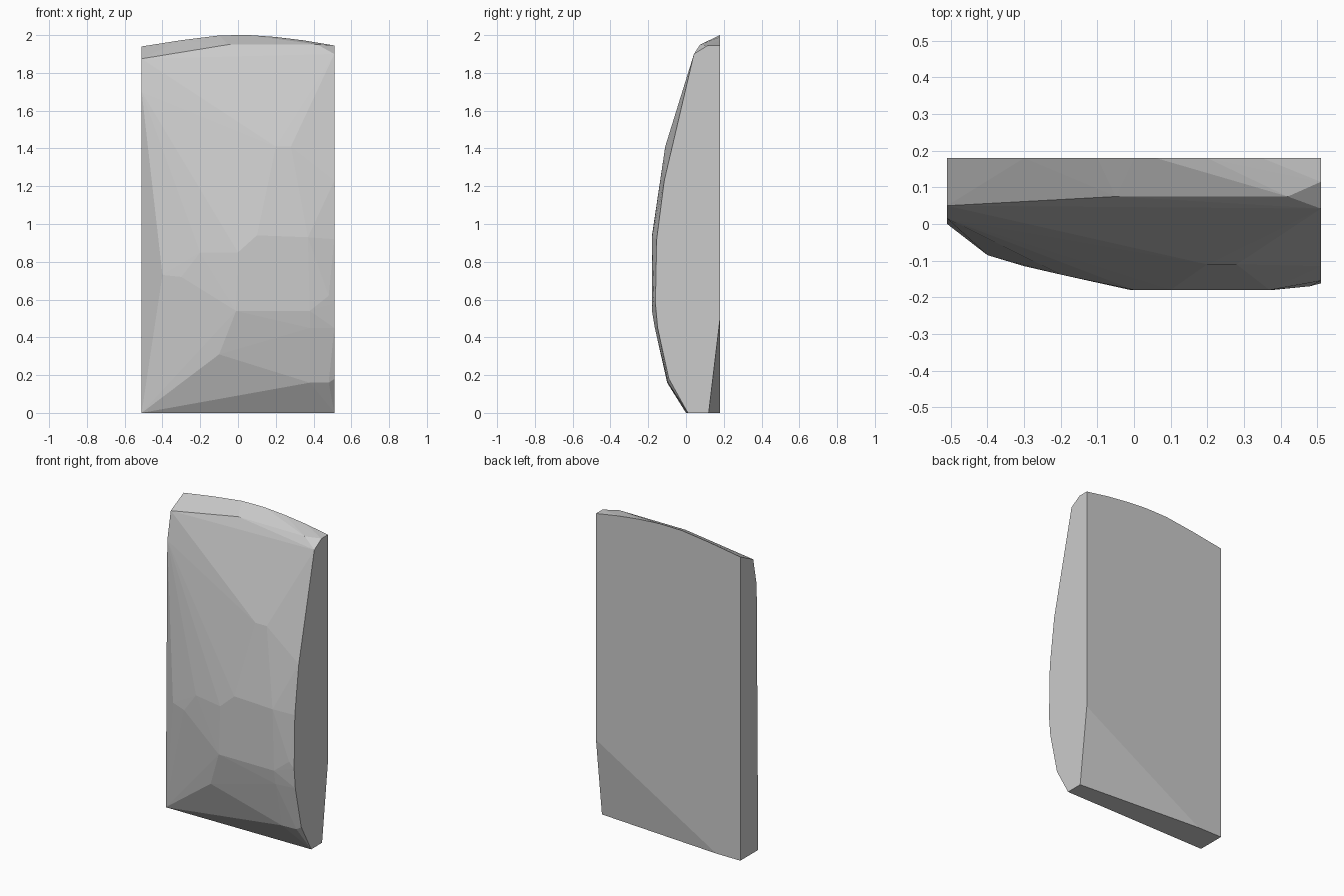
import bpy, bmesh

if "Cube" in bpy.data.objects:
    bpy.data.objects.remove(bpy.data.objects["Cube"])

# flat back with arched top
arch = [(-.51, 1.94), (-.3, 1.973), (-.1, 1.998), (.0, 2), (.06, 2),
        (.2, 1.99), (.35, 1.972), (.51, 1.945)]
pts = [(x, .18, z) for x, z in arch]

# lower back edge with one clipped corner
pts += [(-.51, .18, 0), (-.34, .18, 0), (.51, .18, .5), (.51, .12, 0)]

# right side outline (y, z)
right = [(.01, 0), (-.09, .18), (-.15, .45), (-.162, .58), (-.155, .92),
         (-.115, 1.23), (.042, 1.9), (.115, 1.945)]
pts += [(.51, y, z) for y, z in right]

# left side outline (y, z)
pts += [(-.51, y, z) for y, z in [(0, 0), (.015, 1.7), (.05, 1.875)]]

# bulging faceted front
pts += [(-.05, .075, 1.95), (.42, .075, 1.95),
        (.2, -.11, 1.41), (.28, -.11, 1.41),
        (0, -.18, .85), (.1, -.18, .94), (.37, -.18, .93),
        (-.01, -.18, .54), (.38, -.18, .54), (.48, -.17, .62),
        (-.4, -.085, .73), (-.3, -.115, .72), (-.2, -.138, .85),
        (-.1, -.133, .31), (.38, -.165, .45),
        (.38, -.1, .16), (.48, -.095, .16), (.42, -.045, .08)]

# stone slab: convex shell around the points
bm = bmesh.new()
for p in pts:
    bm.verts.new(p)
res = bmesh.ops.convex_hull(bm, input=bm.verts[:])
loose = [v for v in bm.verts if not v.link_faces]
bmesh.ops.delete(bm, geom=loose, context='VERTS')
bmesh.ops.dissolve_limit(bm, angle_limit=.01, verts=bm.verts[:], edges=bm.edges[:])
bmesh.ops.recalc_face_normals(bm, faces=bm.faces[:])
mesh = bpy.data.meshes.new("stone_slab")
bm.to_mesh(mesh)
bm.free()
slab = bpy.data.objects.new("stone_slab", mesh)
bpy.context.collection.objects.link(slab)
